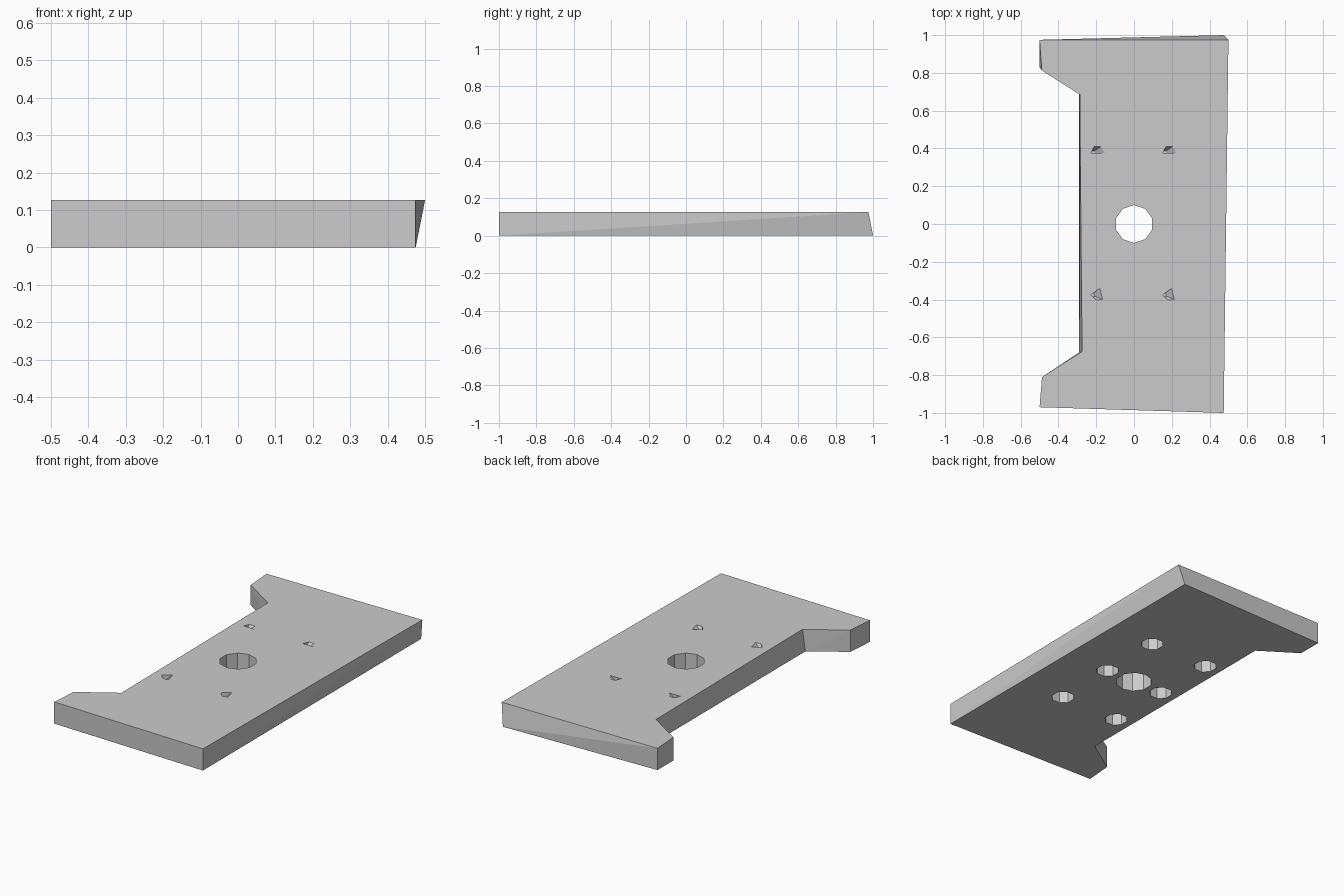
import bpy, bmesh
from math import cos, sin, tau

if "Cube" in bpy.data.objects:
    bpy.data.objects.remove(bpy.data.objects["Cube"])

H = 0.126


def loft(name, low, high, z0, z1):
    """Closed solid between two matching counter-clockwise outlines."""
    bm = bmesh.new()
    a = [bm.verts.new((x, y, z0)) for x, y in low]
    b = [bm.verts.new((x, y, z1)) for x, y in high]
    bm.faces.new(a[::-1])
    bm.faces.new(b)
    n = len(a)
    for i in range(n):
        j = (i + 1) % n
        bm.faces.new((a[i], a[j], b[j], b[i]))
    bmesh.ops.triangulate(bm, faces=bm.faces[:])
    bmesh.ops.recalc_face_normals(bm, faces=bm.faces[:])
    mesh = bpy.data.meshes.new(name)
    bm.to_mesh(mesh)
    bm.free()
    ob = bpy.data.objects.new(name, mesh)
    bpy.context.collection.objects.link(ob)
    return ob


def ring(x, y, r, n):
    return [(x + r * cos(tau * (i + 0.5) / n), y + r * sin(tau * (i + 0.5) / n))
            for i in range(n)]


def cut(target, cutter):
    cutter.hide_render = True
    mod = target.modifiers.new("cut", 'BOOLEAN')
    mod.operation, mod.solver, mod.object = 'DIFFERENCE', 'EXACT', cutter
    bpy.context.view_layer.objects.active = target
    bpy.ops.object.modifier_apply(modifier=mod.name)
    bpy.data.objects.remove(cutter)


# Notched plate, with slightly skewed edges
low = [(-0.5, -0.97), (0.475, -1), (0.475, 1), (-0.5, 0.975),
       (-0.5, 0.83), (-0.29, 0.69), (-0.29, -0.68), (-0.487, -0.81)]
high = [(-0.5, -0.97), (0.475, -1), (0.5, 0.975), (-0.5, 0.975),
        (-0.488, 0.813), (-0.287, 0.685), (-0.275, -0.675), (-0.487, -0.81)]
plate = loft("mounting_plate", low, high, 0, H)

# Central through hole
c = ring(0, 0, 0.1, 10)
cut(plate, loft("centre_hole_cutter", c, c, -0.05, H + 0.05))

# Bolt pockets in the underside
for x in (-0.19, 0.19):
    for y in (-0.38, 0, 0.38):
        c = ring(x, y, 0.063, 8)
        cut(plate, loft("pocket_cutter", c, c, -0.05, 0.085))

# Small slanted pits in the top face, above the outer pockets
back = [(-0.038, -0.005), (0.038, -0.005), (0.015, 0.03), (-0.02, 0.03)]
front = [(-0.038, 0.005), (-0.01, -0.023), (0.025, -0.02), (0.01, 0.04)]
for x in (-0.19, 0.19):
    for y, shape in ((0.38, back), (-0.38, front)):
        top = [(x + u, y + v) for u, v in shape]
        px, py = top[0]
        tip = [(px + 0.3 * (u - px), py + 0.3 * (v - py)) for u, v in top]
        cut(plate, loft("pit_cutter", tip, top, H - 0.03, H + 0.001))
